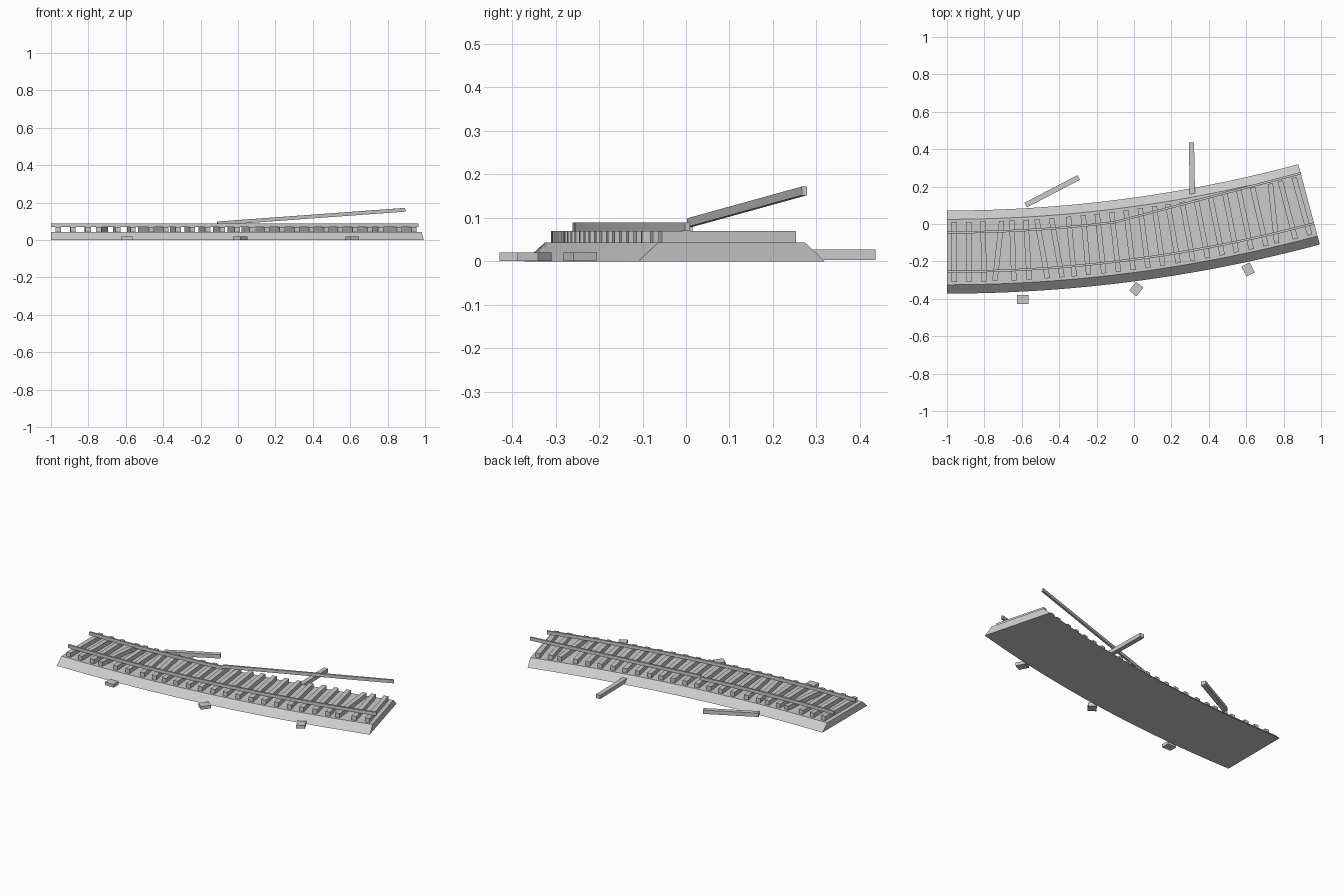
import bpy, bmesh, math, random
from mathutils import Vector

if "Cube" in bpy.data.objects:
    bpy.data.objects.remove(bpy.data.objects["Cube"])

random.seed(4)
R, CX, CY, ARC = 7.48, -1.0, 7.33, math.radians(15)   # track centreline arc

grey = bpy.data.materials.new("plain_grey")
grey.diffuse_color = (0.6, 0.6, 0.6, 1)
grey.use_nodes = True
grey.node_tree.nodes["Principled BSDF"].inputs["Base Color"].default_value = grey.diffuse_color


def on_arc(a, off=0.0, z=0.0):
    """Point at angle a along the bend, off = outward from the centreline."""
    return Vector((CX + (R + off) * math.sin(a), CY - (R + off) * math.cos(a), z))


def finish(name, bm):
    bmesh.ops.recalc_face_normals(bm, faces=bm.faces)
    me = bpy.data.meshes.new(name)
    bm.to_mesh(me)
    bm.free()
    me.materials.append(grey)
    ob = bpy.data.objects.new(name, me)
    bpy.context.collection.objects.link(ob)
    return ob


def sweep(name, profile, a0, a1, steps):
    """Sweep a closed (offset, z) profile along the bend."""
    bm = bmesh.new()
    rings = []
    for i in range(steps + 1):
        a = a0 + (a1 - a0) * i / steps
        rings.append([bm.verts.new(on_arc(a, o, z)) for o, z in profile])
    n = len(profile)
    for r, s in zip(rings, rings[1:]):
        for k in range(n):
            bm.faces.new((r[k], r[(k + 1) % n], s[(k + 1) % n], s[k]))
    bm.faces.new(rings[0])
    bm.faces.new(rings[-1])
    return finish(name, bm)


def box(name, size, loc, rot=(0, 0, 0)):
    bm = bmesh.new()
    bmesh.ops.create_cube(bm, size=1)
    bmesh.ops.scale(bm, vec=size, verts=bm.verts)
    ob = finish(name, bm)
    ob.location, ob.rotation_euler = loc, rot
    return ob


# Ballast bed
sweep("ballast_bed", [(-0.222, 0), (0.222, 0), (0.175, 0.043), (-0.175, 0.043)], 0, ARC, 24)


# Rails: the outer one is whole, the inner one breaks off part way
def rail(off):
    return [(off - 0.006, 0.07), (off + 0.006, 0.07), (off + 0.006, 0.09), (off - 0.006, 0.09)]


BREAK = 0.121
sweep("outer_rail", rail(0.105), 0, ARC, 24)
sweep("inner_rail", rail(-0.105), 0, BREAK, 12)

# Broken rail length, lifted and bent away
p, q = Vector((-0.11, 0.008, 0.089)), Vector((0.893, 0.272, 0.162))
d = q - p
box("broken_rail", (d.length, 0.012, 0.02), (p + q) / 2,
    (0, -math.asin(d.z / d.length), math.atan2(d.y, d.x)))

# Sleepers, a few knocked askew
COUNT = 25
askew = {3: -0.15, 6: 0.11, 7: 0.1, 22: -0.13}
for i in range(COUNT):
    a = ARC * (i + 0.5) / COUNT
    yaw = a + askew.get(i, random.uniform(-0.015, 0.015))
    box(f"sleeper_{i + 1}", (0.028, 0.32, 0.027), on_arc(a, 0, 0.0565), (0, 0, yaw))

# Loose sleepers on the ground
box("loose_sleeper_1", (0.32, 0.028, 0.024), (-0.437, 0.175, 0.015), (0, 0, math.radians(27.5)))
box("loose_sleeper_2", (0.028, 0.32, 0.024), (0.31, 0.275, 0.015), (0, 0, math.radians(1)))

# Stone blocks beside the bed
for i, (x, y, deg) in enumerate([(-0.595, -0.404, 0), (0.012, -0.348, 52), (0.61, -0.243, -63)]):
    box(f"stone_block_{i + 1}", (0.06, 0.05, 0.02), (x, y, 0.0105), (0, 0, math.radians(deg)))
